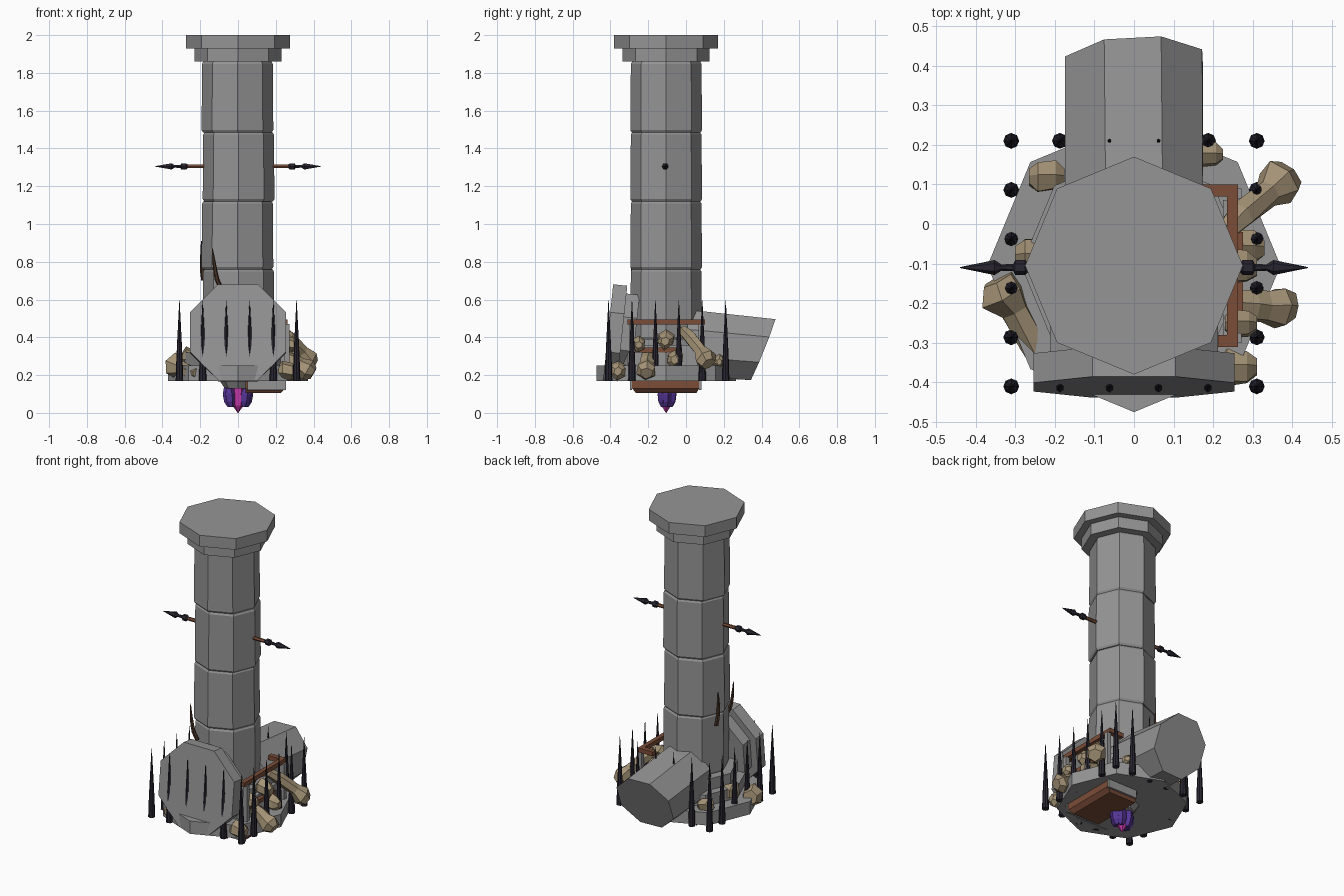
import bpy, bmesh, math, random
from mathutils import Vector, Matrix

if "Cube" in bpy.data.objects:
    bpy.data.objects.remove(bpy.data.objects["Cube"])
random.seed(4)
CY = -0.105  # y of the column axis


def material(name, rgb):
    m = bpy.data.materials.new(name)
    m.use_nodes = True
    m.diffuse_color = (*rgb, 1)
    m.node_tree.nodes["Principled BSDF"].inputs["Base Color"].default_value = (*rgb, 1)
    return m


STONE = material("grey stone", (0.30, 0.30, 0.30))
ROCK = material("tan rock", (0.37, 0.29, 0.18))
IRON = material("dark iron", (0.022, 0.019, 0.03))
WOOD = material("red brown wood", (0.20, 0.075, 0.04))
BARK = material("dark brown wood", (0.07, 0.035, 0.02))
PURPLE = material("purple crystal", (0.09, 0.035, 0.30))
PINK = material("magenta crystal", (0.55, 0.04, 0.40))


def finish(name, bm, mat):
    bmesh.ops.recalc_face_normals(bm, faces=bm.faces)
    me = bpy.data.meshes.new(name)
    bm.to_mesh(me)
    bm.free()
    me.materials.append(mat)
    ob = bpy.data.objects.new(name, me)
    bpy.context.collection.objects.link(ob)


def loft(name, rings, mat):
    """Skin a list of equal-length point rings and close both ends."""
    bm = bmesh.new()
    loops = [[bm.verts.new(p) for p in r] for r in rings]
    n = len(loops[0])
    for a, b in zip(loops, loops[1:]):
        for i in range(n):
            j = (i + 1) % n
            bm.faces.new((a[i], a[j], b[j], b[i]))
    bm.faces.new(loops[0])
    bm.faces.new(loops[-1])
    finish(name, bm, mat)


def ring(matrix, r, n=8, h=0.0, turn=0.0):
    step = math.tau / n
    return [matrix @ Vector((r * math.cos(step * i + turn), r * math.sin(step * i + turn), h))
            for i in range(n)]


def turned(name, profile, mat, start=(0, 0, 0), axis=(0, 0, 1), n=8, turn=0.0):
    """Faceted solid from (radius, height) pairs along an axis."""
    m = Matrix.Translation(Vector(start)) @ Vector(axis).to_track_quat("Z", "Y").to_matrix().to_4x4()
    loft(name, [ring(m, r, n, h, turn) for r, h in profile], mat)


def box(name, lo, hi, mat):
    bm = bmesh.new()
    bmesh.ops.create_cube(bm, size=1)
    for v in bm.verts:
        v.co = Vector([a + (c + 0.5) * (b - a) for a, b, c in zip(lo, hi, v.co)])
    finish(name, bm, mat)


def rock(name, path, radii, sides=6):
    """Chunky stone along a path with uneven corners."""
    pts = [Vector(p) for p in path]
    q = (pts[-1] - pts[0]).to_track_quat("Z", "Y").to_matrix().to_4x4()
    rings = []
    for p, r in zip(pts, radii):
        loop = ring(Matrix.Translation(p) @ q, r, sides, 0, 0.4)
        rings.append([p + (c - p) * random.uniform(0.85, 1.1) for c in loop])
    loft(name, rings, ROCK)


# Foundation and stepped plinth
turned("foundation", [(0.37, 0.17), (0.37, 0.25)], STONE, (0, CY, 0))
turned("plinth", [(0.285, 0.25), (0.285, 0.32), (0.235, 0.32), (0.235, 0.39)], STONE, (0, CY, 0))

# Column drums, each with a chipped lower lip
seams = [0.39, 0.76, 1.12, 1.485, 1.86]
for i, (a, b) in enumerate(zip(seams, seams[1:])):
    turned("column_drum_%d" % (i + 1),
           [(0.182, a), (0.190, a + 0.012), (0.187, b - 0.012), (0.180, b)],
           STONE, (0.003 * (-1) ** i, CY, 0))
turned("capital", [(0.23, 1.86), (0.23, 1.93), (0.275, 1.93), (0.275, 2.0)], STONE, (0, CY, 0))

# Fallen capital leaning at the front
lean = math.radians(6)
turned("fallen_capital", [(0.275, 0), (0.275, 0.075), (0.23, 0.075), (0.23, 0.145)], STONE,
       (0, -0.412, 0.428), (0, math.cos(lean), -math.sin(lean)), turn=math.pi / 8)

# Fallen drum lying behind, with a skewed broken end
rings = []
for y, z, tilt, yaw in ((0.0, 0.37, 5, 0), (0.10, 0.362, 5, 0), (0.405, 0.335, 22, 3)):
    m = (Matrix.Translation((0, y, z)) @ Matrix.Rotation(math.radians(yaw), 4, "Z")
         @ Matrix.Rotation(math.radians(-90 - tilt), 4, "X"))
    rings.append(ring(m, 0.188, 8, 0, math.pi / 8))
loft("fallen_drum", rings, STONE)

# Fence of iron spikes around the foundation
rows = [0.21 - 0.124 * k for k in range(6)]
spots = [(s * 0.31, y) for s in (-1, 1) for y in rows]
spots += [(x, y) for x in (-0.187, -0.062, 0.062, 0.187) for y in (rows[0], rows[-1])]
for i, (x, y) in enumerate(spots):
    turned("fence_spike_%d" % (i + 1),
           [(0.020, 0.17), (0.017, 0.27), (0.013, 0.36), (0.010, 0.42), (0.001, 0.595)],
           IRON, (x, y, 0))

# Spears stuck through the column on both sides
for side, s in (("left", 1), ("right", -1)):
    start = (0, CY - 0.005, 1.305)
    turned(side + "_spear_shaft", [(0.011, 0.15), (0.011, 0.28)], WOOD, start, (s, 0, 0), 6)
    turned(side + "_spear_head",
           [(0.010, 0.265), (0.019, 0.275), (0.019, 0.30), (0.009, 0.305), (0.008, 0.335),
            (0.019, 0.352), (0.001, 0.44)], IRON, start, (s, 0, 0), 6)

# Curved wooden horns on the column
for name, x, y, z, dx in (("front_horn", -0.09, -0.275, 0.66, -0.045),
                          ("side_horn", -0.182, -0.04, 0.70, -0.012)):
    horn = []
    for k in range(6):
        t = k / 5
        p = Vector((x + dx * math.sqrt(t), y - 0.03 * t * (1 - t), z + 0.21 * t))
        horn.append(ring(Matrix.Translation(p), 0.013 * (1 - 0.85 * t * t), 6))
    loft(name, horn, BARK)

# Sunken crate: bottom below the foundation, open rim above it
loft("crate_bottom", [[(0.04, y0, z), (x1, y0, z), (x1, y1, z), (0.04, y1, z)]
                      for z, y0, y1, x1 in ((0.105, -0.265, 0.055, 0.225), (0.13, -0.285, 0.07, 0.25),
                                            (0.18, -0.29, 0.075, 0.25))], WOOD)
for name, y in (("front", -0.297), ("back", 0.07)):
    box("crate_%s_band" % name, (0.05, y, 0.12), (0.255, y + 0.012, 0.20), STONE)
box("crate_rim_side", (0.235, -0.31, 0.468), (0.262, 0.10, 0.495), WOOD)
for name, y in (("front", -0.31), ("back", 0.07)):
    box("crate_rim_%s" % name, (0.16, y, 0.468), (0.262, y + 0.03, 0.495), WOOD)
for name, y in (("front", -0.30), ("back", 0.065)):
    box("crate_%s_post" % name, (0.245, y, 0.25), (0.272, y + 0.025, 0.47), STONE)
box("crate_wall", (0.225, -0.29, 0.25), (0.25, 0.06, 0.36), STONE)
box("crate_plank", (0.24, -0.27, 0.32), (0.275, -0.02, 0.345), WOOD)

# Tan rubble: long arms with heavy ends
rock("left_back_arm", [(0.23, -0.02, 0.44), (0.27, 0.02, 0.40), (0.34, 0.08, 0.33), (0.37, 0.105, 0.29),
                       (0.39, 0.12, 0.26)], [0.03, 0.036, 0.036, 0.06, 0.04])
rock("left_front_arm", [(0.24, -0.20, 0.30), (0.30, -0.205, 0.27), (0.33, -0.21, 0.25), (0.37, -0.21, 0.225),
                        (0.40, -0.21, 0.21)], [0.035, 0.04, 0.045, 0.06, 0.035])
rock("right_arm", [(-0.22, -0.38, 0.21), (-0.26, -0.30, 0.22), (-0.30, -0.22, 0.24), (-0.33, -0.18, 0.25),
                   (-0.345, -0.14, 0.25)], [0.025, 0.04, 0.042, 0.065, 0.045])
for i, (x, y, z, r) in enumerate([(-0.22, 0.12, 0.27, 0.045), (0.19, 0.175, 0.27, 0.035),
                                  (0.26, -0.36, 0.22, 0.05), (0.26, -0.11, 0.38, 0.05),
                                  (0.28, -0.06, 0.28, 0.05), (-0.25, -0.08, 0.29, 0.05),
                                  (0.27, -0.25, 0.36, 0.04)]):
    rock("rubble_%d" % (i + 1), [(x - r, y, z), (x - r / 2, y, z + r / 4), (x + r / 2, y, z), (x + r, y, z)],
         [r * 0.5, r, r * 0.9, r * 0.45])

# Crystal cluster hanging under the foundation
turned("crystal_mount", [(0.07, 0.13), (0.10, 0.175)], STONE, (0, CY, 0))
turned("centre_crystal", [(0.002, 0), (0.03, 0.04), (0.036, 0.13), (0.02, 0.15)], PINK, (0, CY, 0), n=6)
for i, angle in enumerate((0, 60, 120, 180, 215, 325)):
    a = math.radians(angle)
    d = Vector((math.cos(a), 0.55 * math.sin(a), 0))
    turned("side_crystal_%d" % (i + 1), [(0.014, 0), (0.028, 0.03), (0.03, 0.07), (0.015, 0.115)], PURPLE,
           Vector((0, CY, 0.032)) + d * 0.042, Vector((0, 0, 1)) + d * 0.15, 5)
